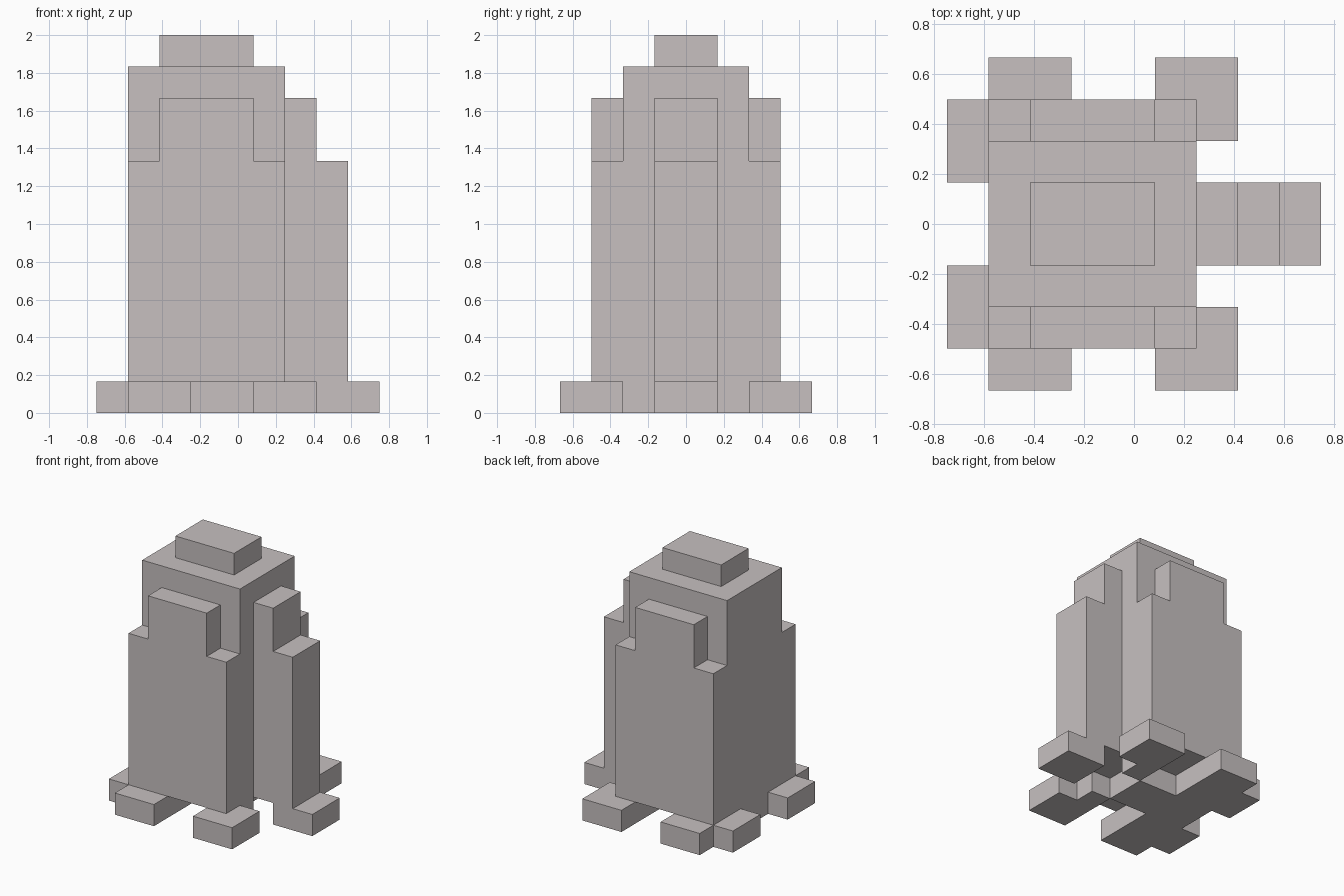
import bpy, bmesh
from itertools import product
from mathutils import Vector

cube = bpy.data.objects.get("Cube")
if cube:
    bpy.data.objects.remove(cube, do_unlink=True)

U = 1 / 6       # edge of one block
SHIFT = -4.5    # centres the block grid on x

stone = bpy.data.materials.new("warm_grey")
colour = (0.57, 0.53, 0.53, 1)
stone.diffuse_color = colour
stone.use_nodes = True
bsdf = next(n for n in stone.node_tree.nodes if n.type == 'BSDF_PRINCIPLED')
bsdf.inputs["Base Color"].default_value = colour


def box(x, y, z):
    """All block cells in the given ranges."""
    return set(product(range(*x), range(*y), range(*z)))


def mirror_y(cells):
    return cells | {(x, -1 - y, z) for x, y, z in cells}


FLOOR = (0, 1)
parts = {
    # tall central shaft and its cap
    "tower": box((1, 6), (-2, 2), (1, 11)),
    "cap": box((2, 5), (-1, 1), (11, 12)),
    # stepped slabs on the front and back
    "side_slabs": mirror_y(box((1, 6), (2, 3), (1, 8)) | box((2, 5), (2, 3), (8, 10))),
    # stepped buttress with its foot
    "buttress": box((6, 7), (-1, 1), (1, 10)) | box((7, 8), (-1, 1), (1, 8)),
    "buttress_foot": box((7, 9), (-1, 1), FLOOR),
    # joined base with toes
    "base": box((1, 3), (-4, 4), FLOOR) | box((3, 5), (-1, 1), FLOOR),
    "toes": mirror_y(box((0, 1), (1, 3), FLOOR)),
    # corner feet with a linking block
    "corner_feet": mirror_y(box((5, 7), (2, 4), FLOOR) | box((5, 6), (1, 2), FLOOR)),
}
solid = set().union(*parts.values())


def build(name, cells):
    """Skin the exposed sides of the cells, then merge coplanar faces."""
    bm = bmesh.new()
    for cell, axis, sign in product(sorted(cells), range(3), (-1, 1)):
        step = [0, 0, 0]
        step[axis] = sign
        if tuple(c + s for c, s in zip(cell, step)) in solid:
            continue
        centre = Vector(cell) + Vector((0.5, 0.5, 0.5)) + Vector(step) / 2
        a, b = Vector((0, 0, 0)), Vector((0, 0, 0))
        a[(axis + 1) % 3] = 0.5
        b[(axis + 2) % 3] = 0.5 * sign
        corners = [centre - a - b, centre + a - b, centre + a + b, centre - a + b]
        bm.faces.new([bm.verts.new((c + Vector((SHIFT, 0, 0))) * U) for c in corners])
    bmesh.ops.remove_doubles(bm, verts=bm.verts, dist=U / 100)
    bmesh.ops.dissolve_limit(bm, angle_limit=0.01, verts=bm.verts, edges=bm.edges)
    mesh = bpy.data.meshes.new(name)
    bm.to_mesh(mesh)
    bm.free()
    mesh.materials.append(stone)
    bpy.context.collection.objects.link(bpy.data.objects.new(name, mesh))


for part_name, part_cells in parts.items():
    build(part_name, part_cells)
